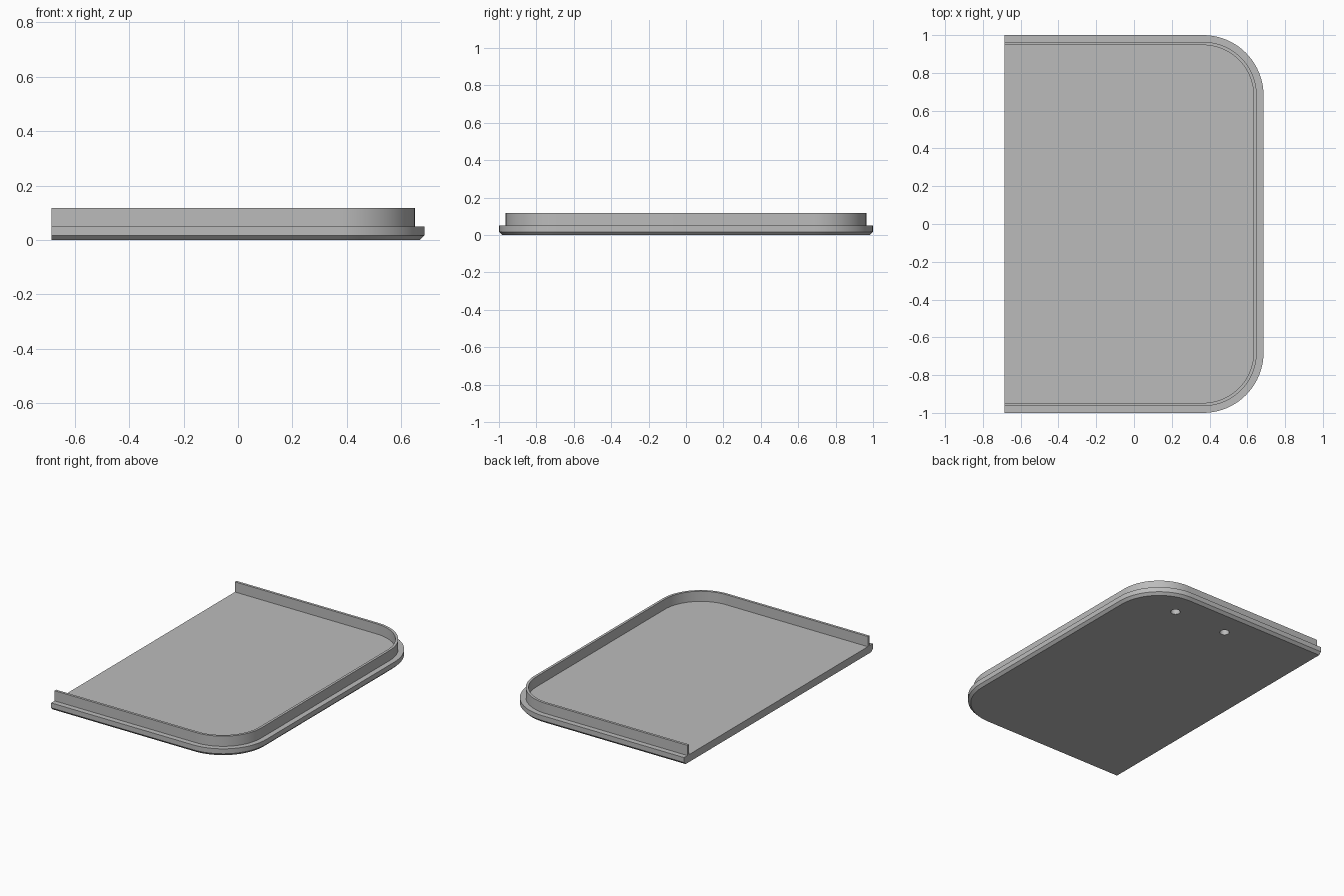
import bpy
import bmesh
from math import sin, cos, pi, radians

cube = bpy.data.objects.get("Cube")
if cube:
    bpy.data.objects.remove(cube)

END_X, HALF_Y, RADIUS = 0.686, 1.0, 0.32
RIM_Z, TOP_Z, BEVEL = 0.05, 0.118, 0.017
WALL_OUT, WALL_IN = 0.036, 0.053

grey = bpy.data.materials.new("plain grey")
grey.use_nodes = True
grey.diffuse_color = (0.5, 0.5, 0.5, 1)
grey.node_tree.nodes["Principled BSDF"].inputs["Base Color"].default_value = grey.diffuse_color


def u_path(inset, steps=20):
    """Open U outline: cut end at -x, rounded corners at +x."""
    r = RADIUS - inset
    cx, cy = END_X - RADIUS, HALF_Y - RADIUS
    half = [(cx + r * sin(a), cy + r * cos(a))
            for a in (pi / 2 * i / steps for i in range(steps + 1))]
    half.insert(0, (-END_X, HALF_Y - inset))
    # clockwise from the back, mirrored for the front, then made anticlockwise
    return [(x, -y) for x, y in half] + [(x, y) for x, y in reversed(half)]


def loft(name, layers):
    """Stack equal closed outlines given as (points, z) and cap both ends."""
    bm = bmesh.new()
    loops = [[bm.verts.new((x, y, z)) for x, y in pts] for pts, z in layers]
    for low, high in zip(loops, loops[1:]):
        for i in range(len(low)):
            j = (i + 1) % len(low)
            bm.faces.new((low[i], low[j], high[j], high[i]))
    bm.faces.new(reversed(loops[0]))
    bm.faces.new(loops[-1])
    bmesh.ops.recalc_face_normals(bm, faces=bm.faces)
    mesh = bpy.data.meshes.new(name)
    bm.to_mesh(mesh)
    bm.free()
    mesh.materials.append(grey)
    obj = bpy.data.objects.new(name, mesh)
    bpy.context.collection.objects.link(obj)
    return obj


def activate(obj):
    bpy.ops.object.select_all(action='DESELECT')
    obj.select_set(True)
    bpy.context.view_layer.objects.active = obj


# base plate with a bevelled lower edge
plate = loft("base_plate", [(u_path(BEVEL), 0), (u_path(0), BEVEL), (u_path(0), RIM_Z)])

# thin upright lip, open at the cut end
lip_outline = u_path(WALL_OUT) + u_path(WALL_IN)[::-1]
lip = loft("upright_lip", [(lip_outline, RIM_Z), (lip_outline, TOP_Z)])

# two blind round holes in the underside
for x in (-0.05, 0.35):
    ring = [(x + 0.03 * cos(a), 0.82 + 0.03 * sin(a))
            for a in (2 * pi * i / 24 for i in range(24))]
    cutter = loft("hole_cutter", [(ring, -0.05), (ring, 0.034)])
    cutter.hide_render = True
    cut = plate.modifiers.new("hole", 'BOOLEAN')
    cut.operation, cut.solver, cut.object = 'DIFFERENCE', 'EXACT', cutter
    activate(plate)
    bpy.ops.object.modifier_apply(modifier=cut.name)
    bpy.data.objects.remove(cutter)

# smooth the rounded corners, keep the edges sharp
for part in (plate, lip):
    activate(part)
    bpy.ops.object.shade_smooth_by_angle(angle=radians(30))
